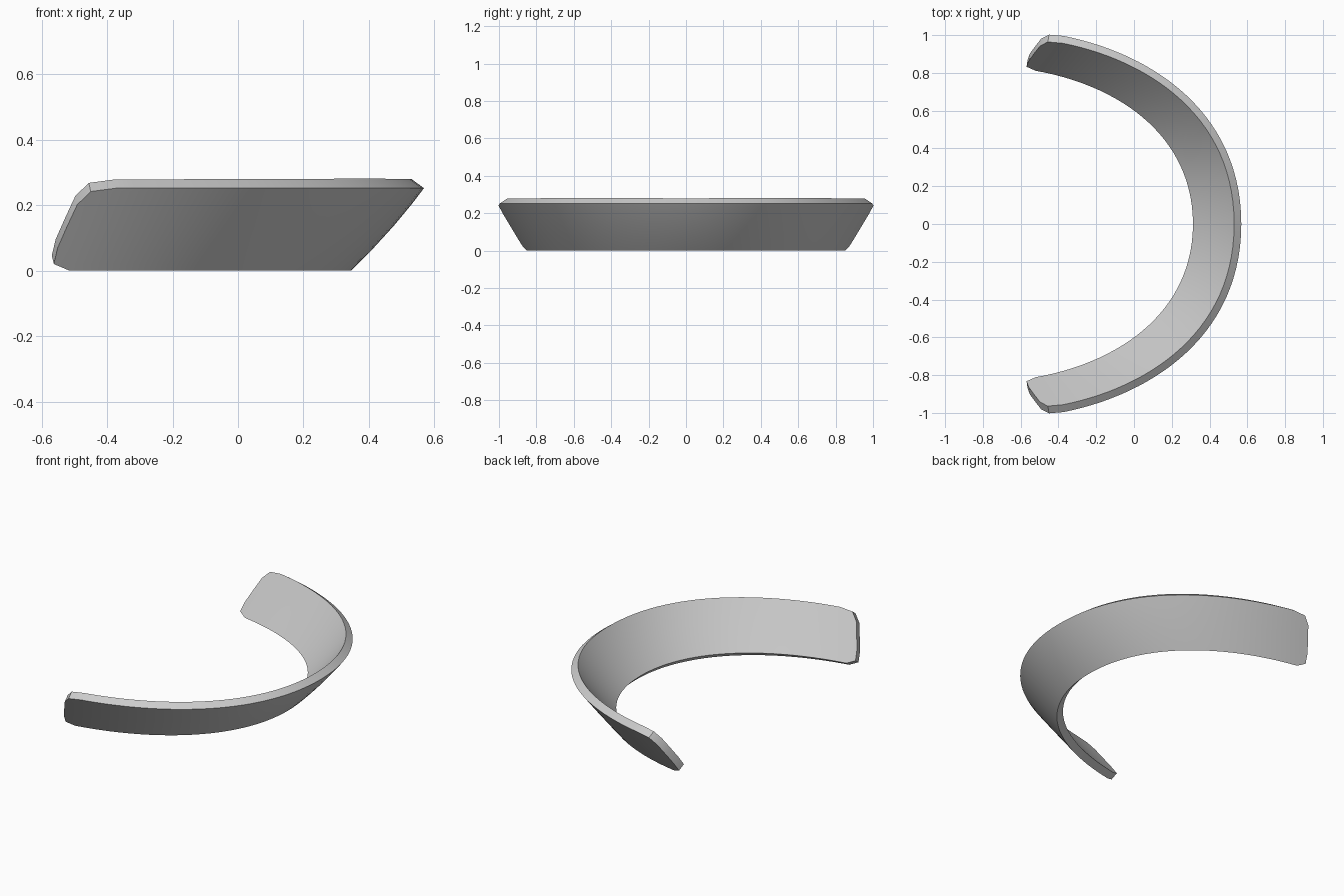
import bpy, bmesh
from mathutils import Vector

cube = bpy.data.objects.get("Cube")
if cube:
    bpy.data.objects.remove(cube, do_unlink=True)

HEIGHT, THICKNESS, COLUMNS = 0.252, 0.047, 28

# Half outlines of the outer face, from the open end to the middle of the arc
LOWER = [(-0.515, 0.85), (-0.02, 0.76), (0.345, 0.46), (0.345, 0)]
UPPER = [(-0.455, 1.01), (0.05, 0.935), (0.568, 0.62), (0.568, 0)]
# Height fraction and start of each row, giving the ends cut corners
ROWS = [(0, 0), (0.08, -0.035), (0.28, -0.035), (0.54, -0.026),
        (0.8, -0.016), (0.96, 0.005), (1, 0.055)]


def bezier(points, t):
    a, b, c, d = (Vector(p) for p in points)
    s = 1 - t
    return a * s**3 + b * 3 * s * s * t + c * 3 * s * t * t + d * t**3


def surface_point(v, start, u):
    """u runs from -1 to 1 around the arc, v from 0 to 1 up the band."""
    t = start + (1 - start) * (1 - abs(u))
    p = bezier(LOWER, t).lerp(bezier(UPPER, t), v)
    bulge = 0.04 * v * (1 - v) * max(t, 0)
    side = 1 if u > 0 else -1
    return Vector((p.x + bulge, p.y * side, v * HEIGHT))


# Outer face of the band as a grid
bm = bmesh.new()
grid = [[bm.verts.new(surface_point(v, start, i / COLUMNS))
         for i in range(-COLUMNS, COLUMNS + 1)] for v, start in ROWS]
for low, high in zip(grid, grid[1:]):
    for i in range(2 * COLUMNS):
        bm.faces.new((low[i], low[i + 1], high[i + 1], high[i]))
bm.normal_update()
mesh = bpy.data.meshes.new("curved_band")
bm.to_mesh(mesh)
bm.free()
band = bpy.data.objects.new("curved_band", mesh)
bpy.context.collection.objects.link(band)

# Plain grey material
grey = bpy.data.materials.new("plain_grey")
grey.use_nodes = True
colour = (0.6, 0.6, 0.6, 1)
grey.diffuse_color = colour
grey.node_tree.nodes["Principled BSDF"].inputs["Base Color"].default_value = colour
mesh.materials.append(grey)

# Thicken inwards, then smooth the faces and keep the rim crisp
bpy.ops.object.select_all(action="DESELECT")
band.select_set(True)
bpy.context.view_layer.objects.active = band
solid = band.modifiers.new("thickness", "SOLIDIFY")
solid.thickness = THICKNESS
solid.offset = -1
solid.use_even_offset = True
bpy.ops.object.modifier_apply(modifier=solid.name)
bpy.ops.object.shade_smooth_by_angle(angle=0.6)
